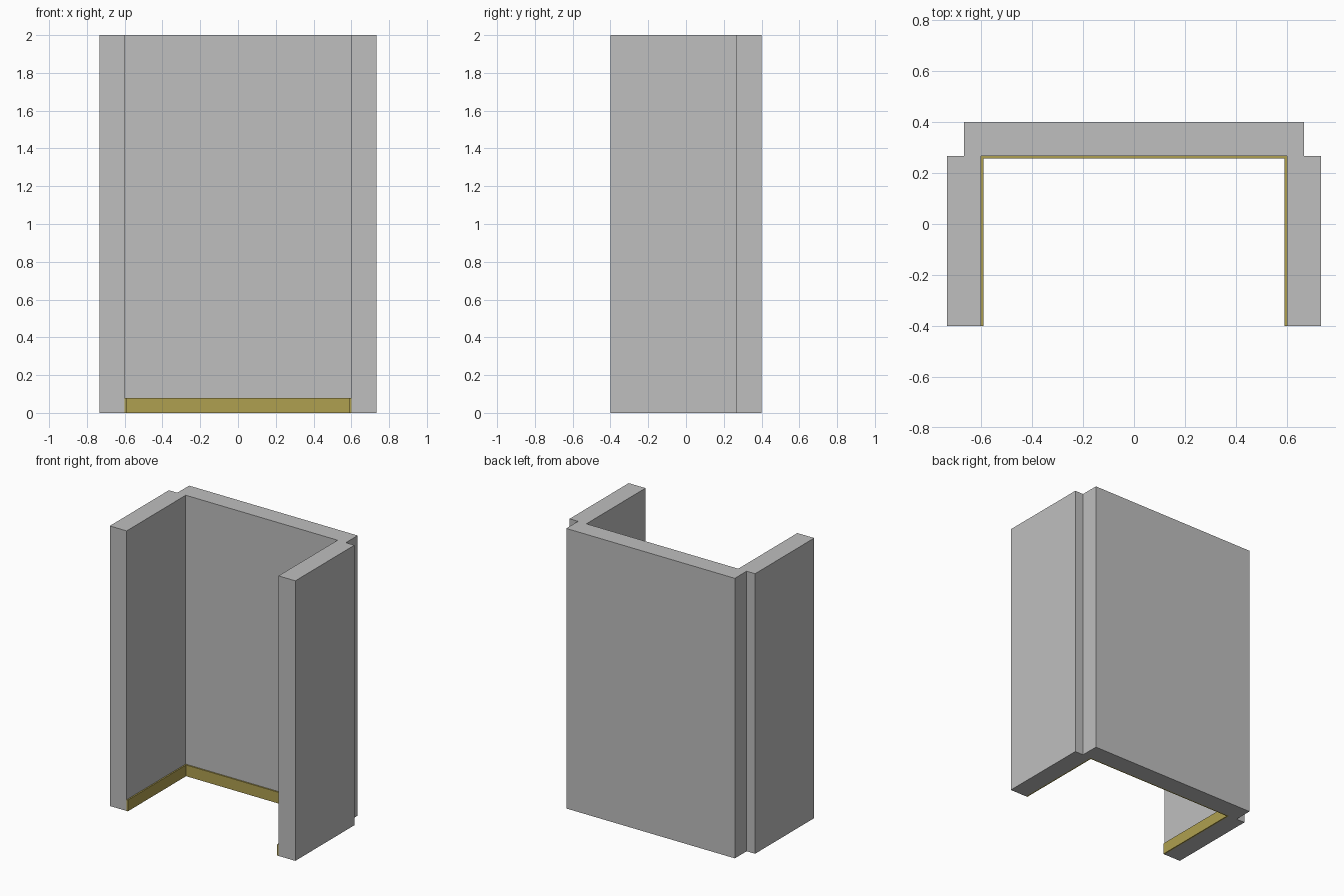
import bpy
import bmesh

if "Cube" in bpy.data.objects:
    bpy.data.objects.remove(bpy.data.objects["Cube"])


def material(name, color):
    m = bpy.data.materials.new(name)
    m.diffuse_color = (*color, 1.0)
    m.use_nodes = True
    m.node_tree.nodes["Principled BSDF"].inputs["Base Color"].default_value = m.diffuse_color
    return m


def extruded_outline(name, half, height, mat):
    """Mirror a right-hand outline across x = 0 and extrude it upward."""
    outline = half + [(-x, y) for x, y in reversed(half)]
    bm = bmesh.new()
    base = bm.faces.new([bm.verts.new((x, y, 0)) for x, y in outline])
    top = bmesh.ops.extrude_face_region(bm, geom=[base])["geom"]
    verts = [g for g in top if isinstance(g, bmesh.types.BMVert)]
    bmesh.ops.translate(bm, verts=verts, vec=(0, 0, height))
    bmesh.ops.recalc_face_normals(bm, faces=bm.faces[:])
    mesh = bpy.data.meshes.new(name)
    bm.to_mesh(mesh)
    bm.free()
    mesh.materials.append(mat)
    obj = bpy.data.objects.new(name, mesh)
    bpy.context.collection.objects.link(obj)
    return obj


grey = material("wall grey", (0.52, 0.52, 0.52))
ochre = material("skirting ochre", (0.43, 0.35, 0.08))

FRONT, BACK = -0.4, 0.4
INNER_X, INNER_Y = 0.6, 0.267
OUTER_X, BACK_X = 0.733, 0.666
BOARD = 0.01

# Three-sided wall, with the back panel narrower than the side panels
extruded_outline("alcove_walls", [
    (INNER_X, INNER_Y), (INNER_X, FRONT), (OUTER_X, FRONT),
    (OUTER_X, INNER_Y), (BACK_X, INNER_Y), (BACK_X, BACK)], 2.0, grey)

# Skirting board along the inside faces
extruded_outline("skirting_board", [
    (INNER_X - BOARD, INNER_Y - BOARD), (INNER_X - BOARD, FRONT),
    (INNER_X, FRONT), (INNER_X, INNER_Y)], 0.08, ochre)
